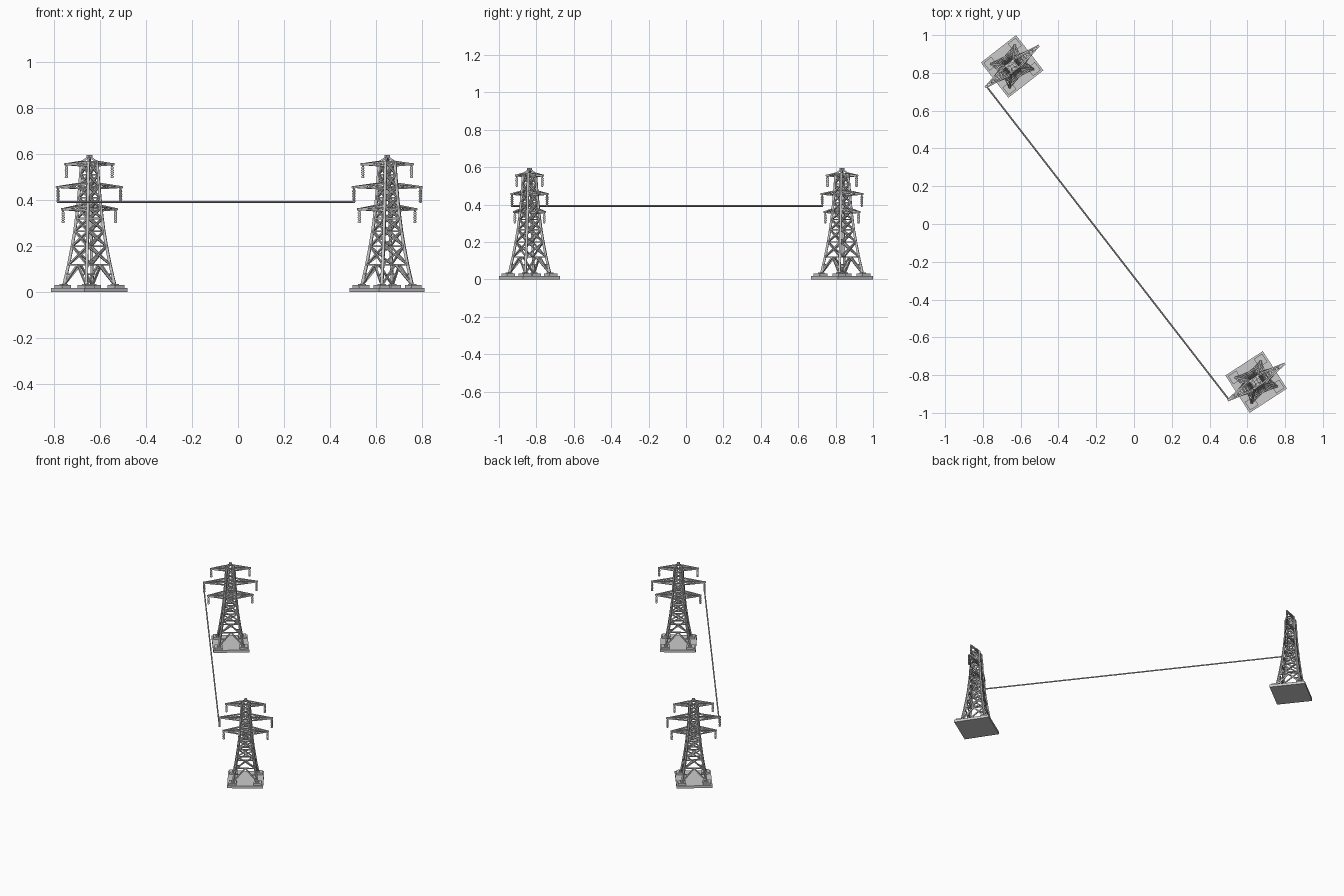
import bpy, bmesh, math
from mathutils import Vector, Matrix

if "Cube" in bpy.data.objects:
    bpy.data.objects.remove(bpy.data.objects["Cube"])

# tower name, centre, turn about z
TOWERS = [("back_left", Vector((-0.645, 0.834, 0)), math.radians(38)),
          ("front_right", Vector((0.647, -0.8365, 0)), math.radians(33))]
# leg half-spacing at each lattice level (z, half)
LEVELS = [(0.03, 0.079), (0.12, 0.064), (0.20, 0.053), (0.265, 0.045), (0.32, 0.040),
          (0.365, 0.036), (0.41, 0.033), (0.458, 0.030), (0.51, 0.027), (0.565, 0.024)]
# crossarms: tip height, half length, insulator bottom
ARMS = [(0.36, 0.152, 0.300), (0.456, 0.180, 0.388), (0.555, 0.134, 0.495)]
CORNERS = [(-1, -1), (1, -1), (1, 1), (-1, 1)]


def bar(bm, a, b, w):
    a, b = Vector(a), Vector(b)
    d = b - a
    rot = d.to_track_quat('Z', 'Y').to_matrix().to_4x4()
    m = Matrix.Translation((a + b) / 2) @ rot @ Matrix.Diagonal((w, w, d.length, 1))
    bmesh.ops.create_cube(bm, size=1, matrix=m)


def box(bm, x, y, z0, z1, size):
    m = Matrix.Translation((x, y, (z0 + z1) / 2)) @ Matrix.Diagonal((size, size, z1 - z0, 1))
    bmesh.ops.create_cube(bm, size=1, matrix=m)


def disc(bm, x, z0, z1, r, r2=None):
    bmesh.ops.create_cone(bm, cap_ends=True, segments=10, radius1=r, radius2=r2 or r,
                          depth=z1 - z0, matrix=Matrix.Translation((x, 0, (z0 + z1) / 2)))


def half_at(z):
    for (z0, h0), (z1, h1) in zip(LEVELS, LEVELS[1:]):
        if z <= z1:
            return h0 + (h1 - h0) * (z - z0) / (z1 - z0)
    return LEVELS[-1][1]


def corner(i, z):
    h = half_at(z)
    return Vector((CORNERS[i % 4][0] * h, CORNERS[i % 4][1] * h, z))


def mesh(name, build):
    bm = bmesh.new()
    build(bm)
    me = bpy.data.meshes.new(name)
    bm.to_mesh(me)
    bm.free()
    return me


# slab with stepped footings under the legs
def build_base(bm):
    box(bm, 0, 0, 0, 0.018, 0.236)
    for x, y in CORNERS:
        box(bm, x * 0.082, y * 0.082, 0.017, 0.031, 0.052)
        box(bm, x * 0.079, y * 0.079, 0.030, 0.036, 0.026)


# four curved corner legs
def build_legs(bm):
    for i in range(4):
        for (z0, _), (z1, _) in zip(LEVELS, LEVELS[1:]):
            bar(bm, corner(i, z0), corner(i, z1 + 0.002), 0.012)


# rings and diagonals on the four sides
def build_bracing(bm):
    zs = [z for z, _ in LEVELS]
    for i in range(4):
        for z in zs[1:]:
            bar(bm, corner(i, z), corner(i + 1, z), 0.007)
        # open inverted V with stays in the lowest bay
        mid = (corner(i, zs[1]) + corner(i + 1, zs[1])) / 2
        for j in (i, i + 1):
            foot = corner(j, zs[0])
            bar(bm, foot, mid, 0.008)
            bar(bm, (foot + mid) / 2, corner(j, 0.08), 0.006)
        # crossed diagonals above
        for z0, z1 in zip(zs[1:], zs[2:]):
            bar(bm, corner(i, z0), corner(i + 1, z1), 0.007)
            bar(bm, corner(i + 1, z0), corner(i, z1), 0.007)


# pyramid peak with a small cap
def build_peak(bm):
    for i in range(4):
        bar(bm, corner(i, 0.565), (0, 0, 0.588), 0.008)
    box(bm, 0, 0, 0.582, 0.596, 0.018)


# tapering lattice crossarms
def build_arms(bm):
    for z, length, _ in ARMS:
        for s in (-1, 1):
            tip = Vector((s * length, 0, z))
            up, low = min(z + 0.016, 0.567), z - 0.006
            for t in (-1, 1):
                roots = []
                for zr in (up, low):
                    h = half_at(zr)
                    root = Vector((s * h, t * h, zr))
                    roots.append(root)
                    bar(bm, root, tip + Vector((0, t * 0.002, 0)), 0.007)
                bar(bm, roots[1].lerp(tip, 0.4), roots[0].lerp(tip, 0.4), 0.005)
                bar(bm, roots[1].lerp(tip, 0.4), roots[0], 0.005)
            h = half_at(low)
            for f in (0.35, 0.65):
                a = Vector((s * h, -h, low)).lerp(tip, f)
                b = Vector((s * h, h, low)).lerp(tip, f)
                bar(bm, a, b, 0.005)
            box(bm, s * (length - 0.007), 0, z - 0.005, z + 0.005, 0.012)


# hanging ribbed insulators at the arm tips
def build_insulators(bm):
    for z, length, bottom in ARMS:
        for s in (-1, 1):
            x = s * (length - 0.008)
            disc(bm, x, bottom, z, 0.0045)
            step = (z - bottom - 0.012) / 5
            for k in range(5):
                z0 = bottom + 0.003 + k * step
                disc(bm, x, z0, z0 + step * 0.7, 0.008, 0.006)


PARTS = [("base", build_base), ("legs", build_legs), ("bracing", build_bracing),
         ("peak", build_peak), ("crossarms", build_arms), ("insulators", build_insulators)]

for part, build in PARTS:
    me = mesh(part, build)
    for label, centre, turn in TOWERS:
        ob = bpy.data.objects.new(f"{label}_tower_{part}", me)
        ob.location = centre
        ob.rotation_euler.z = turn
        bpy.context.collection.objects.link(ob)

# taut wire between the two outer middle insulators
ends = [c + Matrix.Rotation(a, 3, 'Z') @ Vector((-0.172, 0, 0.392)) for _, c, a in TOWERS]


def build_wire(bm):
    d = ends[1] - ends[0]
    m = Matrix.Translation((ends[0] + ends[1]) / 2) @ d.to_track_quat('Z', 'Y').to_matrix().to_4x4()
    bmesh.ops.create_cone(bm, cap_ends=True, segments=8, radius1=0.0045, radius2=0.0045,
                          depth=d.length, matrix=m)


wire = bpy.data.objects.new("power_wire", mesh("power_wire", build_wire))
bpy.context.collection.objects.link(wire)
